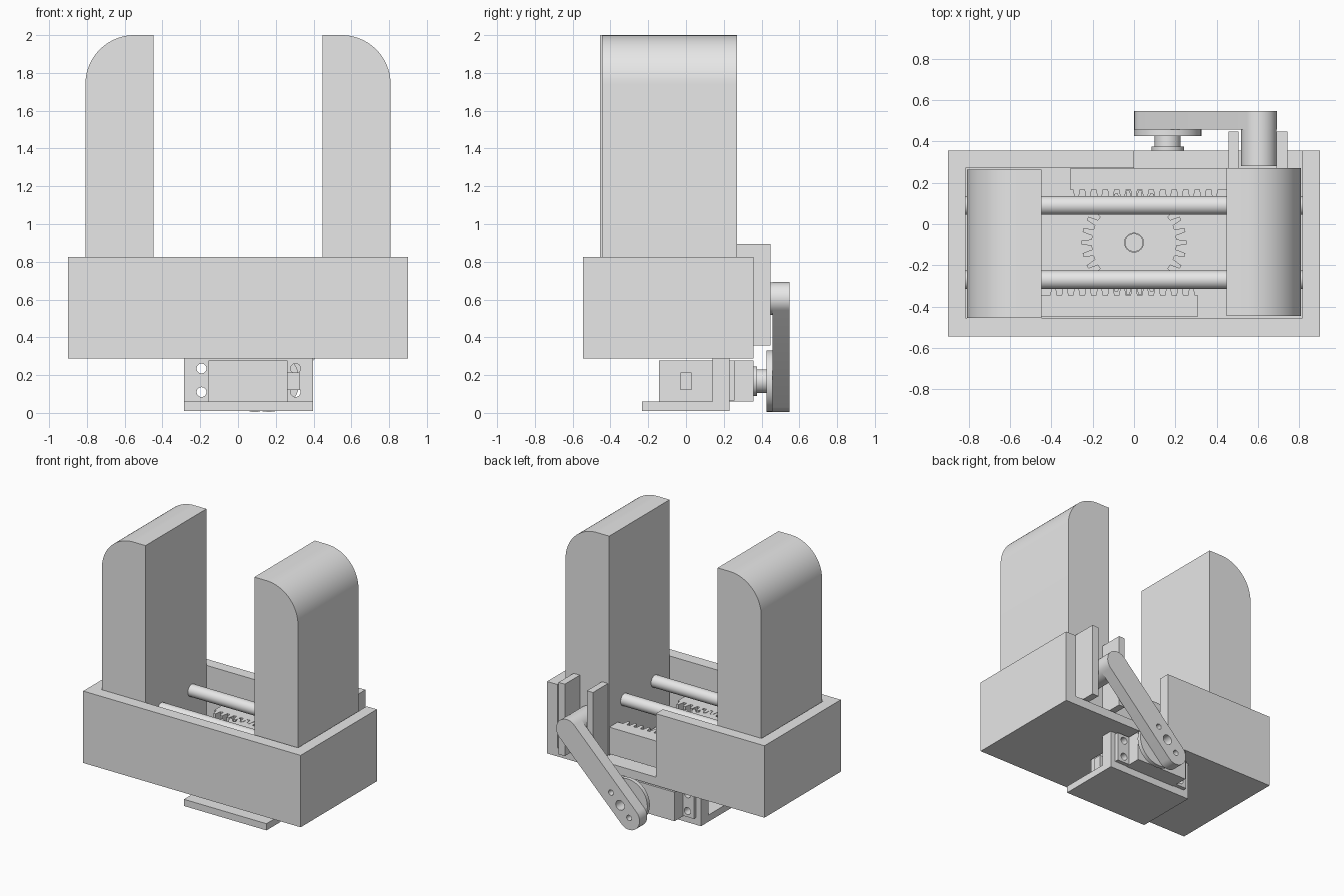
import bpy, bmesh
from math import pi, sin, cos, radians
from mathutils import Vector

cube = bpy.data.objects.get("Cube")
if cube:
    bpy.data.objects.remove(cube, do_unlink=True)

GREY = (0.8, 0.8, 0.8, 1)
grey = bpy.data.materials.new("plain grey")
grey.use_nodes = True
grey.diffuse_color = GREY
grey.node_tree.nodes["Principled BSDF"].inputs["Base Color"].default_value = GREY


def prism(name, points, axis, lo, hi):
    """Extrude a 2D outline along an axis; points hold the other two axes in order."""
    k = "xyz".index(axis)
    bm = bmesh.new()
    verts = []
    for p in points:
        co = list(p)
        co.insert(k, lo)
        verts.append(bm.verts.new(co))
    face = bm.faces.new(verts)
    ext = bmesh.ops.extrude_face_region(bm, geom=[face])
    move = Vector((0, 0, 0))
    move[k] = hi - lo
    bmesh.ops.translate(bm, vec=move, verts=[g for g in ext["geom"] if isinstance(g, bmesh.types.BMVert)])
    bmesh.ops.recalc_face_normals(bm, faces=bm.faces[:])
    mesh = bpy.data.meshes.new(name)
    bm.to_mesh(mesh)
    bm.free()
    mesh.materials.append(grey)
    obj = bpy.data.objects.new(name, mesh)
    bpy.context.collection.objects.link(obj)
    return obj


def box(name, x, y, z):
    return prism(name, [(x[0], y[0]), (x[1], y[0]), (x[1], y[1]), (x[0], y[1])], "z", *z)


def arc(c, r, start, end, n):
    return [(c[0] + r * cos(radians(start + (end - start) * i / n)),
             c[1] + r * sin(radians(start + (end - start) * i / n))) for i in range(n + 1)]


def cylinder(name, c, r, axis, lo, hi):
    return prism(name, arc(c, r, 0, 360, 40)[:-1], axis, lo, hi)


def activate(obj):
    bpy.ops.object.select_all(action="DESELECT")
    obj.select_set(True)
    bpy.context.view_layer.objects.active = obj


def cut(obj, cutters):
    for c in cutters:
        mod = obj.modifiers.new("cut", "BOOLEAN")
        mod.operation, mod.solver, mod.object = "DIFFERENCE", "EXACT", c
        activate(obj)
        bpy.ops.object.modifier_apply(modifier=mod.name)
        bpy.data.objects.remove(c, do_unlink=True)


# Housing: open tray with a slot in the back wall
FLOOR = 0.35
housing = box("housing", (-0.9, 0.9), (-0.545, 0.357), (0.287, 0.825))
cut(housing, [
    box("cavity", (-0.815, 0.815), (-0.455, 0.272), (FLOOR, 1)),
    box("slot", (0, 0.815), (0.2, 0.5), (FLOOR, 1)),
])

# Gripper fingers with a rounded outer top edge
R = 0.26
for side, s, y in (("left", 1, (-0.445, 0.27)), ("right", -1, (-0.455, 0.265))):
    outline = [(0.447, 0.36), (0.808, 0.36)] + arc((0.808 - R, 2 - R), R, 0, 90, 20) + [(0.447, 2)]
    prism(side + "_finger", [(s * x, z) for x, z in outline], "y", *y)

# Guide rods
for name, y in (("back_rod", 0.09), ("front_rod", -0.27)):
    cylinder(name, (y, 0.71), 0.045, "x", -0.82, 0.82)

# Pinion gear and its shaft
TEETH, PITCH_R, GEAR_Y = 26, 0.23, -0.09
PITCH = 2 * pi * PITCH_R / TEETH
TOOTH = ((-0.31, -1), (-0.15, 1), (0.15, 1), (0.31, -1))
gear = []
for i in range(TEETH):
    for off, level in TOOTH:
        a = (i + off) * 2 * pi / TEETH
        r = PITCH_R + 0.024 * level
        gear.append((r * cos(a), GEAR_Y + r * sin(a)))
pinion = prism("pinion_gear", gear, "z", 0.4, 0.57)
cut(pinion, [cylinder("bore", (0, GEAR_Y), 0.046, "z", 0.3, 0.7)])
cylinder("pinion_shaft", (0, GEAR_Y), 0.044, "z", FLOOR - 0.01, 0.57)

# Two racks, one the half-turn copy of the other
root = GEAR_Y + PITCH_R + 0.027
rack = [(0.46, 0.268), (-0.31, 0.268), (-0.31, root)]
for i in range(-5, 8):
    rack += [((i + off) * PITCH, root - 0.025 * (level + 1)) for off, level in TOOTH]
rack.append((0.46, root))
prism("back_rack", rack, "z", 0.37, 0.57)
prism("front_rack", [(-x, 2 * GEAR_Y - y) for x, y in rack], "z", 0.37, 0.57)

# Fork on the left finger that holds the crank pin
for name, x in (("inner_fork", (0.457, 0.507)), ("outer_fork", (0.69, 0.742))):
    box(name, x, (0.26, 0.447), (0.357, 0.895))
cylinder("crank_pin", (0.605, 0.605), 0.086, "y", 0.28, 0.47)

# Crank arm with rounded ends and three holes
AXIS = (0.163, 0.168)
arm = arc((0.605, 0.605), 0.087, -45, 135, 20) + arc((0.088, 0.091), 0.087, 135, 315, 20)
crank = prism("crank_arm", arm, "y", 0.457, 0.547)
cut(crank, [cylinder("hole", (AXIS[0] + d, AXIS[1] + d), r, "y", 0.4, 0.6)
            for d, r in ((-0.075, 0.02), (0, 0.036), (0.075, 0.02))])

# Servo horn, hub and collar
for name, r, lo, hi in (("servo_horn", 0.163, 0.427, 0.457),
                        ("servo_hub", 0.063, 0.37, 0.43),
                        ("servo_collar", 0.078, 0.35, 0.375)):
    cylinder(name, AXIS, r, "y", lo, hi)

# Servo body, mounting flange and cable outlet
box("servo_body", (-0.155, 0.262), (-0.142, 0.357), (0.061, 0.278))
flange = box("servo_flange", (-0.245, 0.36), (0.228, 0.258), (0.065, 0.278))
box("cable_outlet", (0.25, 0.325), (-0.03, 0.03), (0.12, 0.215))

# Servo bracket: base plate with an upright
bracket = prism("servo_bracket", [(-0.232, 0.01), (0.23, 0.01), (0.23, 0.29), (0.14, 0.29),
                                  (0.14, 0.06), (-0.232, 0.06)], "x", -0.285, 0.398)
for part in (bracket, flange):
    cut(part, [cylinder("screw_hole", (x, z), 0.026, "y", 0.1, 0.3)
               for x in (-0.193, 0.305) for z in (0.11, 0.235)])

# Smooth the round parts, keep hard edges
for obj in [o for o in bpy.context.collection.objects if o.type == "MESH" and grey.name in o.data.materials]:
    activate(obj)
    bpy.ops.object.shade_smooth_by_angle(angle=radians(25))
